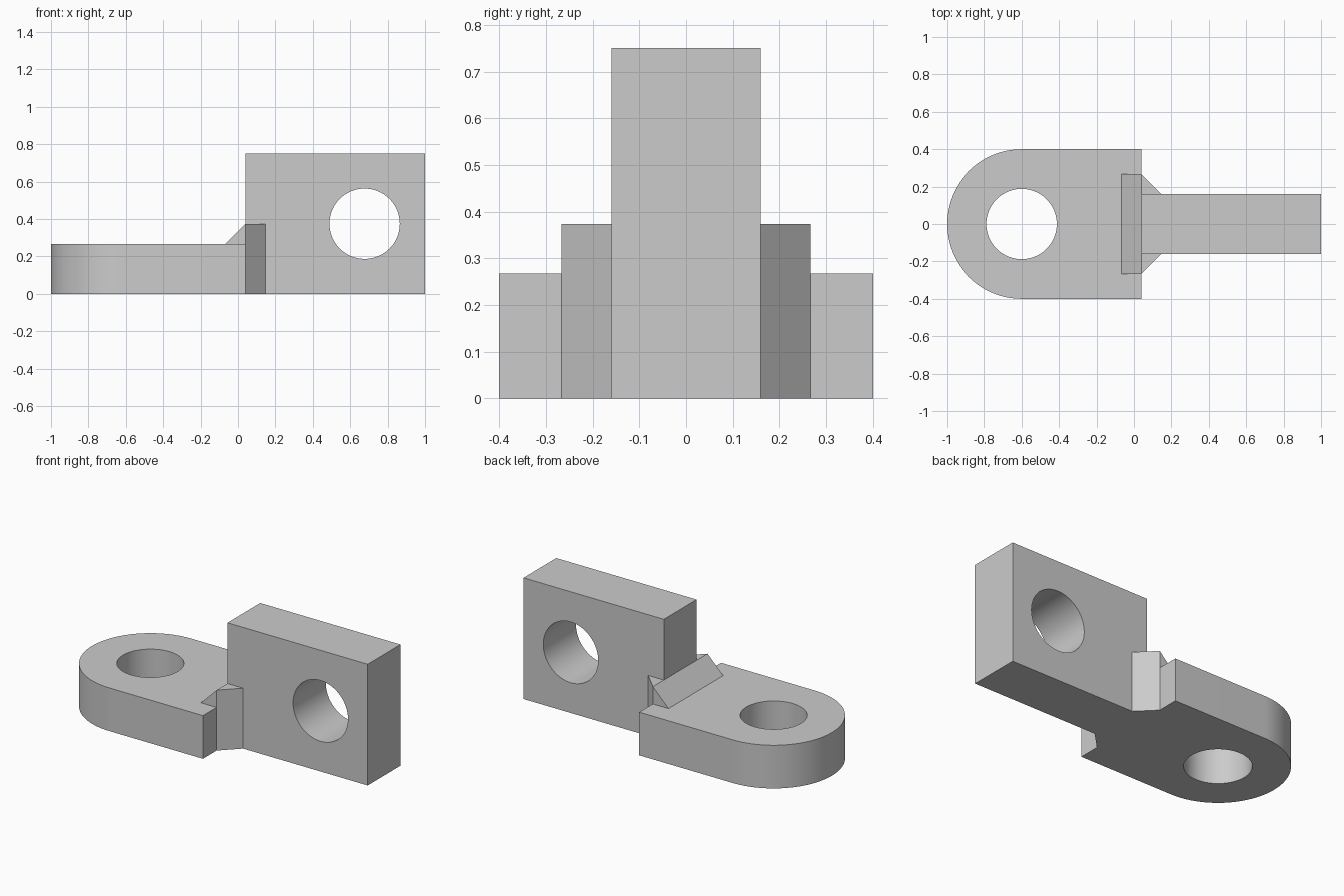
import bpy
import math
from mathutils import Matrix, Vector

if "Cube" in bpy.data.objects:
    bpy.data.objects.remove(bpy.data.objects["Cube"], do_unlink=True)

# Shared dimensions
JOINT_X = 0.04          # where the flat lug meets the upright plate
LUG_HALF, LUG_TOP = 0.4, 0.267
PLATE_HALF, PLATE_TOP = 0.16, 0.75
GUSSET = 0.107          # leg length of the gussets
GUSSET_HALF = PLATE_HALF + GUSSET
GUSSET_TOP = LUG_TOP + GUSSET
HOLE_RADIUS = 0.188
LUG_CENTRE = -1 + LUG_HALF

steel = bpy.data.materials.new("plain grey")
steel.use_nodes = True
GREY = (0.6, 0.6, 0.6, 1)
steel.diffuse_color = GREY
steel.node_tree.nodes["Principled BSDF"].inputs["Base Color"].default_value = GREY

# Maps a profile drawn in x-z so that its extrusion runs along y
UPRIGHT = Matrix.Rotation(math.pi / 2, 4, "X")


def prism(name, outline, low, high, turn=Matrix()):
    """Extrude a counter-clockwise outline from low to high, then turn it."""
    n = len(outline)
    verts = [turn @ Vector((x, y, h)) for h in (low, high) for x, y in outline]
    faces = [list(reversed(range(n))), list(range(n, 2 * n))]
    faces += [(i, (i + 1) % n, (i + 1) % n + n, i + n) for i in range(n)]
    mesh = bpy.data.meshes.new(name)
    mesh.from_pydata(verts, [], faces)
    obj = bpy.data.objects.new(name, mesh)
    bpy.context.collection.objects.link(obj)
    mesh.materials.append(steel)
    return obj


def arc(cx, cy, radius, start, sweep, count):
    return [(cx + radius * math.cos(start + sweep * i / count),
             cy + radius * math.sin(start + sweep * i / count))
            for i in range(count + 1)]


def drill(obj, cx, cy, turn=Matrix()):
    """Cut a round through-hole, then keep its wall smooth and its rims sharp."""
    circle = arc(cx, cy, HOLE_RADIUS, 0, math.tau, 64)[:-1]
    cutter = prism(obj.name + "_hole_cutter", circle, -1, 1, turn)
    cutter.hide_render = True
    cut = obj.modifiers.new("hole", "BOOLEAN")
    cut.operation, cut.solver, cut.object = "DIFFERENCE", "EXACT", cutter
    bpy.ops.object.select_all(action="DESELECT")
    obj.select_set(True)
    bpy.context.view_layer.objects.active = obj
    bpy.ops.object.modifier_apply(modifier=cut.name)
    bpy.data.objects.remove(cutter, do_unlink=True)
    bpy.ops.object.shade_smooth_by_angle(angle=math.radians(30))


# Flat lug with a rounded end and a vertical hole
lug_outline = arc(LUG_CENTRE, 0, LUG_HALF, math.pi / 2, math.pi, 48)
lug_outline += [(JOINT_X, -LUG_HALF), (JOINT_X, LUG_HALF)]
lug = prism("flat_lug", lug_outline, 0, LUG_TOP)
drill(lug, LUG_CENTRE, 0)

# Upright plate with a cross hole
plate_outline = [(JOINT_X, 0), (1, 0), (1, PLATE_TOP), (JOINT_X, PLATE_TOP)]
plate = prism("upright_plate", plate_outline, -PLATE_HALF, PLATE_HALF, UPRIGHT)
drill(plate, 0.677, PLATE_TOP / 2, UPRIGHT)

# Sloped gusset on top of the lug
prism("top_gusset",
      [(JOINT_X - GUSSET, LUG_TOP), (JOINT_X, LUG_TOP), (JOINT_X, GUSSET_TOP)],
      -GUSSET_HALF, GUSSET_HALF, UPRIGHT)

# Vertical corner gussets on both sides of the plate
for side, turn_order in (("back", 1), ("front", -1)):
    corner = [(JOINT_X, turn_order * PLATE_HALF),
              (JOINT_X + GUSSET, turn_order * PLATE_HALF),
              (JOINT_X, turn_order * GUSSET_HALF)]
    prism(side + "_gusset", corner[::turn_order], 0, GUSSET_TOP)
